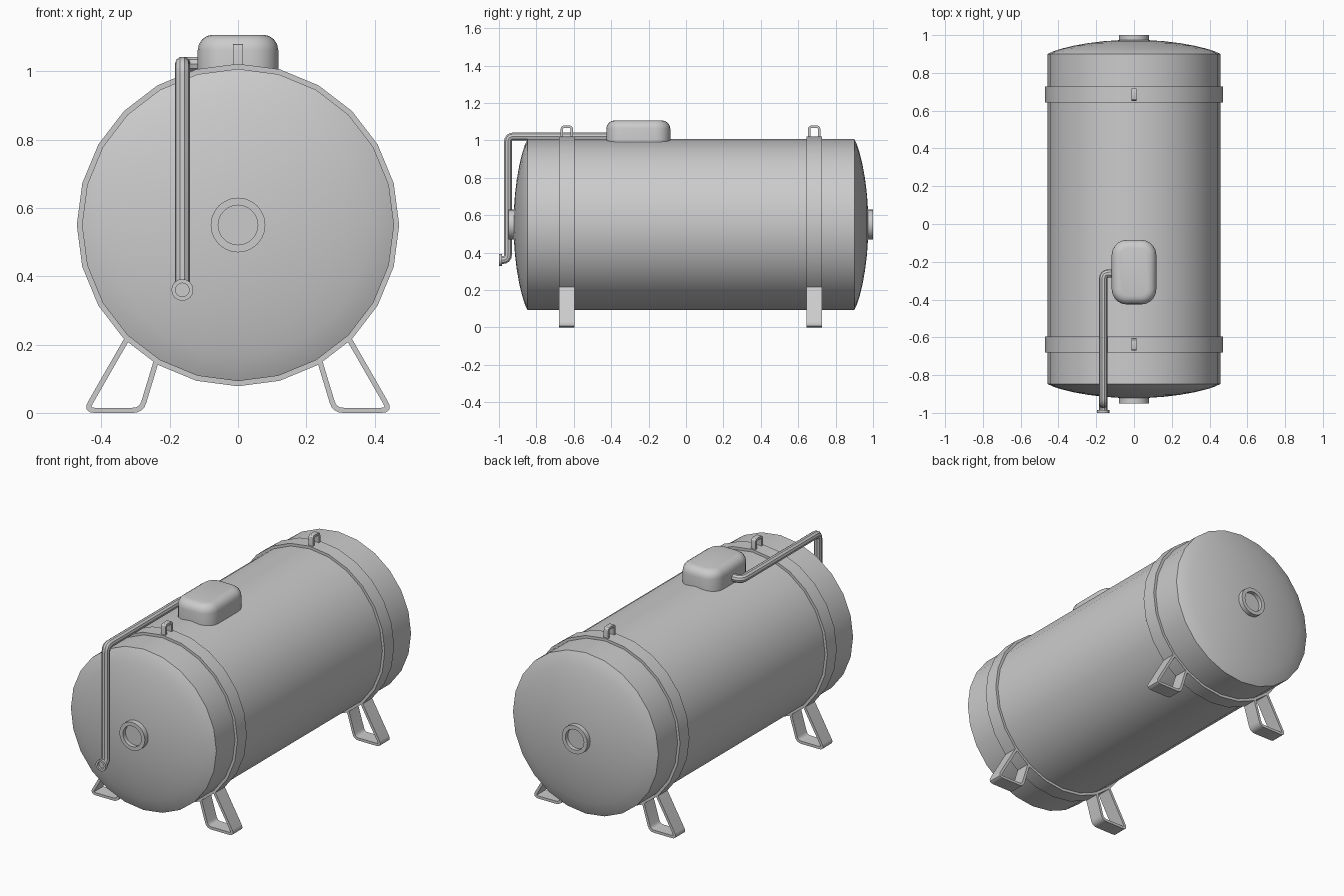
import bpy, bmesh, math
from mathutils import Vector

if "Cube" in bpy.data.objects:
    bpy.data.objects.remove(bpy.data.objects["Cube"])

AXIS_Z = 0.55      # height of the tank axis
R = 0.457          # tank radius


def finish(bm, name):
    bmesh.ops.recalc_face_normals(bm, faces=bm.faces)
    me = bpy.data.meshes.new(name)
    bm.to_mesh(me)
    bm.free()
    ob = bpy.data.objects.new(name, me)
    bpy.context.collection.objects.link(ob)
    return ob


def lathe(name, profile, segs, x=0.0, z=AXIS_Z, closed=False):
    """Revolve (radius, y) points about a line parallel to y."""
    bm = bmesh.new()
    rings = []
    for r, y in profile:
        n = 1 if r < 1e-6 else segs
        rings.append([bm.verts.new((x + r * math.sin(2 * math.pi * i / segs), y,
                                    z + r * math.cos(2 * math.pi * i / segs))) for i in range(n)])
    pairs = list(zip(rings, rings[1:]))
    if closed:
        pairs.append((rings[-1], rings[0]))
    for a, b in pairs:
        for i in range(segs):
            j = (i + 1) % segs
            quad = [a[i % len(a)], a[j % len(a)], b[j % len(b)], b[i % len(b)]]
            bm.faces.new(list(dict.fromkeys(quad)))
    return finish(bm, name)


def fillet(pts, radius, steps=4):
    """Round the inner corners of an open path."""
    pts = [Vector(p) for p in pts]
    out = [pts[0]]
    for a, p, b in zip(pts, pts[1:], pts[2:]):
        s = p + (a - p).normalized() * radius
        e = p + (b - p).normalized() * radius
        for k in range(steps + 1):
            t = k / steps
            out.append(s * (1 - t) ** 2 + p * 2 * t * (1 - t) + e * t * t)
    return out + [pts[-1]]


def strip(name, path, thick, width, place):
    """Bent flat bar: 2D centre path, thickness, width; place(u, v, w) -> xyz."""
    bm = bmesh.new()
    rows = []
    for i, p in enumerate(path):
        d0 = (p - path[max(i - 1, 0)]).normalized()
        d1 = (path[min(i + 1, len(path) - 1)] - p).normalized()
        d = (d0 + d1).normalized()
        n = Vector((-d.y, d.x)) * thick / 2 / max(d.dot(d1 if d1.length else d0), 0.5)
        rows.append([bm.verts.new(place(q.x, q.y, w)) for q, w in
                     ((p + n, -width / 2), (p + n, width / 2),
                      (p - n, width / 2), (p - n, -width / 2))])
    for a, b in zip(rows, rows[1:]):
        for k in range(4):
            m = (k + 1) % 4
            bm.faces.new((a[k], a[m], b[m], b[k]))
    bm.faces.new(rows[0])
    bm.faces.new(rows[-1])
    return finish(bm, name)


# Tank with shallow domed ends
def dome(y, sign):
    return [(R * f, y + sign * 0.075 * (1 - f * f) ** 0.8)
            for f in (1, 0.94, 0.84, 0.7, 0.53, 0.35, 0.17, 0)]


lathe("tank", dome(-0.847, -1)[::-1] + dome(0.9, 1), 24)

# Round ports in the centre of each end
for name, base, s in (("front_port", -0.90, -1), ("back_port", 0.95, 1)):
    lathe(name, [(0.08, base), (0.08, base + s * 0.05), (0.058, base + s * 0.05),
                 (0.058, base + s * 0.027), (0, base + s * 0.027)], 24)

# Bands, each with a lifting lug and a pair of feet
leg_path = fillet([(0.322, 0.222), (0.445, 0.0075), (0.283, 0.0075), (0.239, 0.153)], 0.025)
lug_path = fillet([(-0.027, 1.0), (-0.027, 1.073), (0.027, 1.073), (0.027, 1.0)], 0.014, 3)
for tag, yc in (("front", -0.637), ("back", 0.685)):
    lathe(tag + "_band", [(R - 0.01, yc - 0.042), (0.472, yc - 0.042),
                          (0.472, yc + 0.042), (R - 0.01, yc + 0.042)], 24, closed=True)
    strip(tag + "_lug", lug_path, 0.013, 0.028, lambda u, v, w: (w, yc + u, v))
    for side, s in (("left", -1), ("right", 1)):
        strip(f"{tag}_{side}_leg", leg_path, 0.015, 0.084,
              lambda u, v, w: (s * u, yc + w, v))

# Rounded valve cover on top
bm = bmesh.new()
bmesh.ops.create_cube(bm, size=1)
for v in bm.verts:
    v.co = (v.co.x * 0.236, v.co.y * 0.342 - 0.255, 1.107 if v.co.z > 0 else 0.985)
upright = [e for e in bm.edges if abs(e.verts[0].co.z - e.verts[1].co.z) > 0.05]
bmesh.ops.bevel(bm, geom=upright, offset=0.08, segments=5, profile=0.5, affect='EDGES')
rim = [e for e in bm.edges if all(v.co.z > 1.1 for v in e.verts)]
bmesh.ops.bevel(bm, geom=rim, offset=0.045, segments=4, profile=0.5, affect='EDGES')
finish(bm, "valve_cover")

# Pipe from the cover, along the top and down the front
PX = -0.163
route = fillet([(-0.09, -0.262, 1.021), (PX, -0.262, 1.021), (PX, -0.952, 1.021),
                (PX, -0.952, 0.36), (PX, -0.988, 0.36)], 0.03)
cu = bpy.data.curves.new("pipe", 'CURVE')
cu.dimensions = '3D'
cu.bevel_depth = 0.022
cu.bevel_resolution = 3
sp = cu.splines.new('POLY')
sp.points.add(len(route) - 1)
for pt, co in zip(sp.points, route):
    pt.co = (*co, 1)
pipe = bpy.data.objects.new("pipe", cu)
bpy.context.collection.objects.link(pipe)

# Flanged outlet at the end of the pipe
lathe("pipe_outlet", [(0.018, -0.984), (0.032, -0.984), (0.032, -1.0), (0.02, -1.0),
                      (0.02, -0.986), (0, -0.986)], 16, x=PX, z=0.36)

# Turn the pipe into a mesh, then shade everything smooth with sharp edges kept
bpy.ops.object.select_all(action='SELECT')
bpy.context.view_layer.objects.active = pipe
bpy.ops.object.convert(target='MESH')
bpy.ops.object.select_all(action='SELECT')
bpy.ops.object.shade_smooth_by_angle(angle=math.radians(30))
